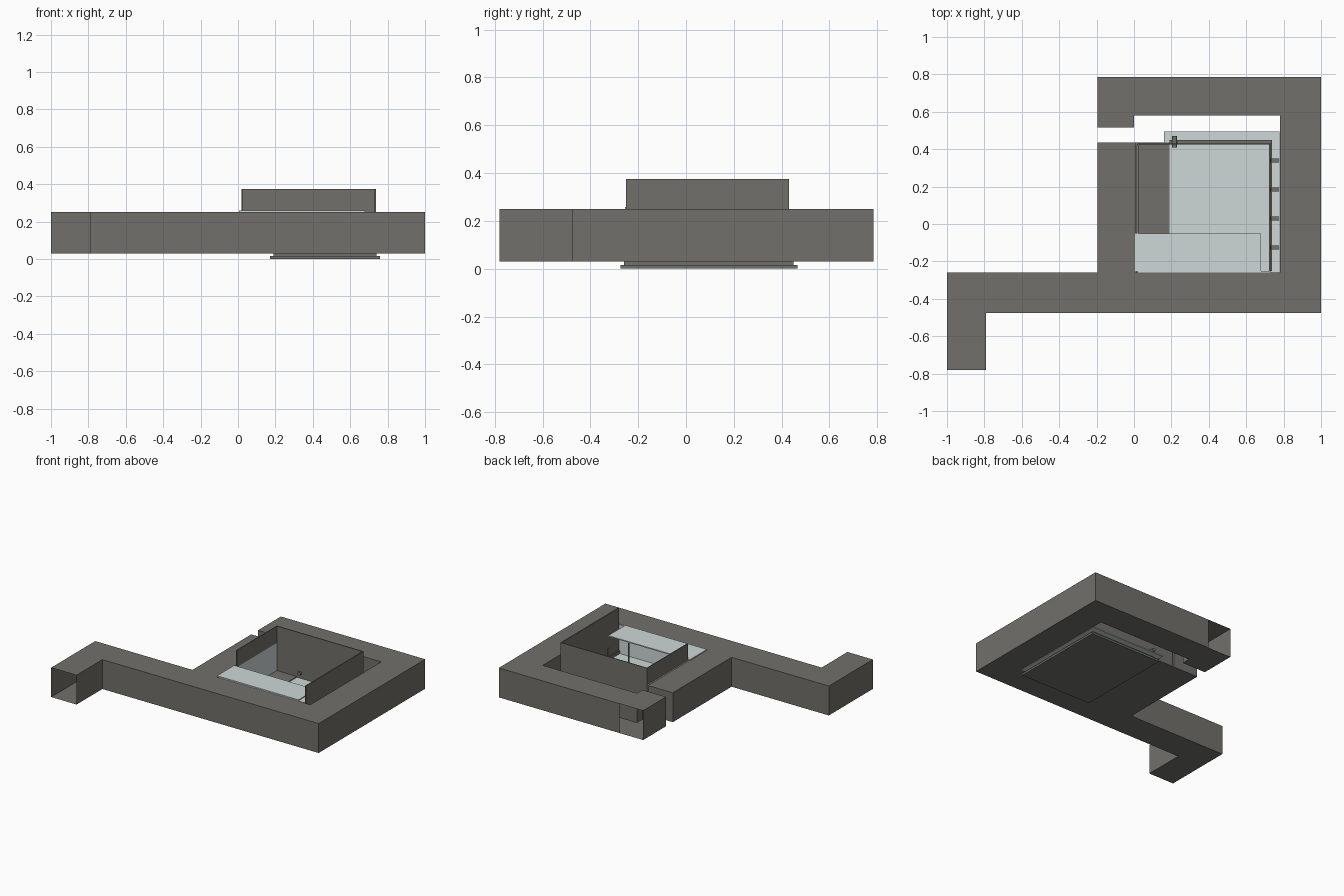
import bpy, bmesh
from mathutils import Matrix

if "Cube" in bpy.data.objects:
    bpy.data.objects.remove(bpy.data.objects["Cube"])


def material(name, rgb):
    m = bpy.data.materials.new(name)
    m.diffuse_color = (*rgb, 1)
    m.use_nodes = True
    m.node_tree.nodes["Principled BSDF"].inputs["Base Color"].default_value = m.diffuse_color
    return m


STONE = material("dark stone", (0.165, 0.160, 0.145))
PALE = material("pale panel", (0.62, 0.68, 0.68))


def finish(bm, name, mat):
    me = bpy.data.meshes.new(name)
    bm.to_mesh(me)
    bm.free()
    me.materials.append(mat)
    ob = bpy.data.objects.new(name, me)
    bpy.context.collection.objects.link(ob)
    return ob


def box(name, x, y, z, mat=STONE):
    """Box from (min, max) pairs on each axis."""
    bm = bmesh.new()
    bmesh.ops.create_cube(bm, size=1)
    for v in bm.verts:
        v.co = [r[0] if c < 0 else r[1] for r, c in zip((x, y, z), v.co)]
    return finish(bm, name, mat)


# Hollow corridor shell: extruded plan, with both passage ends left open
plan = [(-1, -.78), (-.79, -.78), (-.79, -.475), (1, -.475), (1, .785),
        (0, .785), (-.195, .785), (-.195, .515), (0, .515), (0, .58),
        (.78, .58), (.78, -.26), (.01, -.26), (.01, .435), (-.195, .435),
        (-.195, -.26), (-1, -.26)]
open_sides = {0, 5}
bm = bmesh.new()
low = [bm.verts.new((x, y, .03)) for x, y in plan]
high = [bm.verts.new((x, y, .25)) for x, y in plan]
bm.faces.new(low[::-1])
bm.faces.new(high)
for i in range(len(plan)):
    if i not in open_sides:
        j = (i + 1) % len(plan)
        bm.faces.new((low[i], low[j], high[j], high[i]))
finish(bm, "corridor", STONE)

# Stepped base under the room
box("base_plate", (.17, .76), (-.274, .466), (0, .015))
box("base_step", (.19, .74), (-.26, .45), (.015, .03))

# Floors
box("room_floor", (.16, .777), (-.26, .495), (.03, .036), PALE)
box("side_floor", (.01, .19), (-.26, .435), (.03, .042))

# Upper and lower room walls, open at the front above the gallery
box("back_wall", (.02, .735), (.425, .431), (.03, .375))
box("right_wall", (.730, .738), (-.25, .43), (.03, .375))
box("left_wall_upper", (.02, .026), (-.05, .43), (.25, .375))
box("left_wall_lower", (.014, .024), (-.25, .425), (.042, .25), PALE)
box("front_wall_lower", (.02, .73), (-.258, -.25), (.036, .25), PALE)

# Gallery slab and its slim posts
box("gallery_slab", (.005, .68), (-.255, -.052), (.25, .258), PALE)
box("gallery_post", (.514, .522), (-.066, -.058), (.036, .25))

# Kerbs around the room floor
box("back_kerb", (.19, .738), (.43, .45), (.036, .06))
box("right_kerb", (.722, .738), (-.25, .45), (.036, .06))

# Wall brackets toward the outer corridor
for i, y in enumerate((-.125, .03, .185, .34)):
    box(f"bracket_{i + 1}", (.727, .779), (y - .011, y + .011), (.07, .12))

# Round peg through the back wall
bm = bmesh.new()
bmesh.ops.create_cone(bm, cap_ends=True, segments=12, radius1=.013,
                      radius2=.013, depth=.06,
                      matrix=Matrix.Translation((.217, .44, .075))
                      @ Matrix.Rotation(1.5707963, 4, 'X'))
finish(bm, "wall_peg", STONE)
